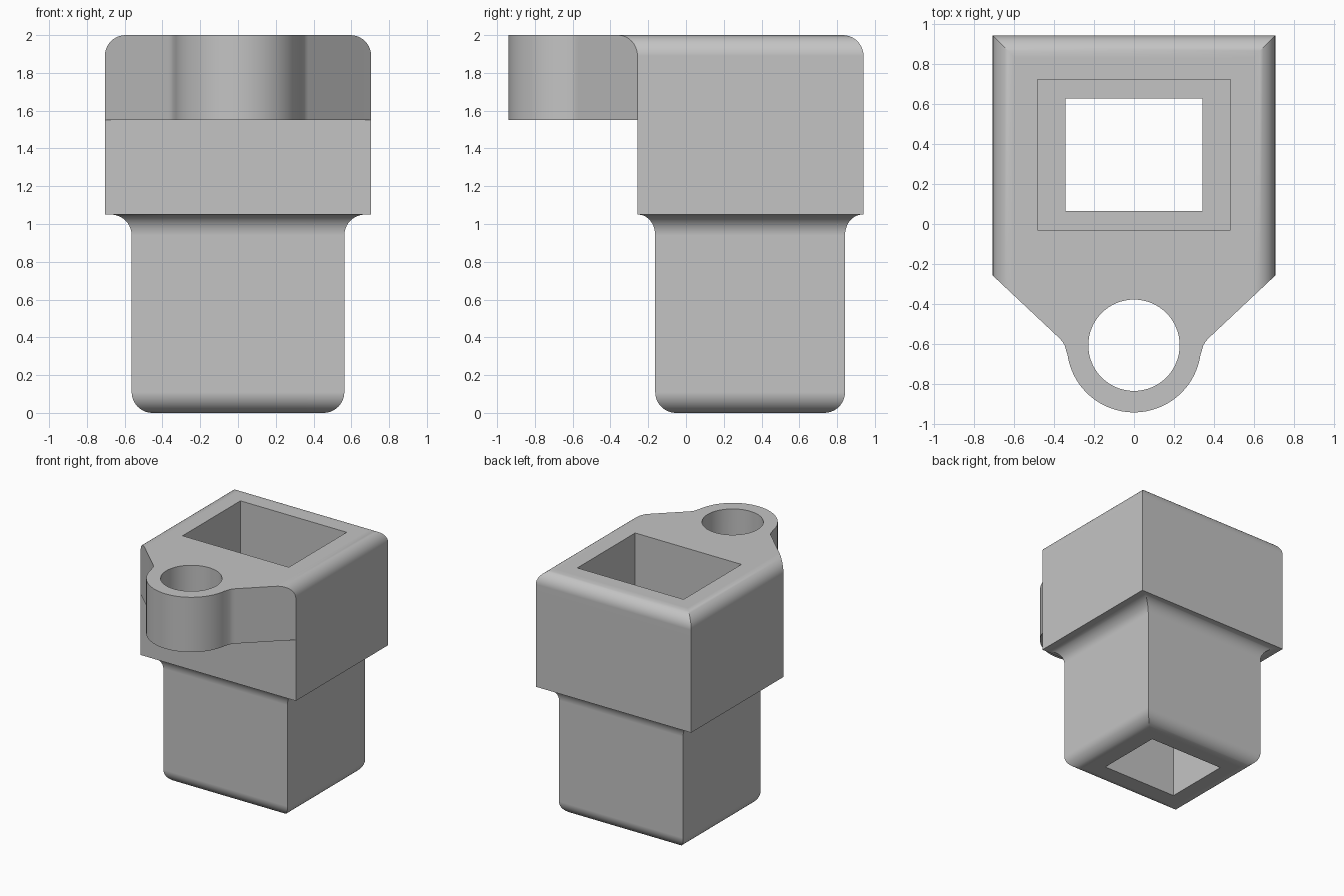
import bpy
import bmesh
from math import sin, cos, pi, radians

cube = bpy.data.objects.get("Cube")
if cube:
    bpy.data.objects.remove(cube, do_unlink=True)

grey = bpy.data.materials.new("plain grey")
grey.use_nodes = True
grey.diffuse_color = (0.55, 0.55, 0.55, 1)
grey.node_tree.nodes["Principled BSDF"].inputs["Base Color"].default_value = (0.55, 0.55, 0.55, 1)

STEPS = 10
FRONT, BACK, WIDE = -0.257, 0.94, 0.705      # upper block
L_FRONT, L_BACK, L_WIDE = -0.163, 0.842, 0.563  # lower block
EYE_Y, EYE_R = -0.605, 0.335                # lug ring
SHOULDER, LEDGE, TAB_Z, TOP = 1.05, 1.27, 1.55, 2.0
R = 0.11

# Right half of the lug outline: blend into the ring, then round to the tip
lug = [(0.372, -0.57), (0.357, -0.587), (0.346, -0.605), (0.339, -0.63)]
for i in range(25):
    a = radians(-8 - 82 * i / 24)
    lug.append((EYE_R * cos(a), EYE_Y + EYE_R * sin(a)))
lug[-1] = (0, EYE_Y - EYE_R)
SLOPE = (FRONT - lug[0][1]) / (WIDE - lug[0][0])


def outline(z, wide, front, back, with_lug=False):
    """Symmetric section; without the lug its points lie on the front wall."""
    half = [(wide, back), (wide, front)]
    half += [(x, y if with_lug else front) for x, y in lug]
    whole = half + [(-x, y) for x, y in reversed(half[:-1])]
    return [(x, y, z) for x, y in whole]


arc = [pi / 2 * i / STEPS for i in range(STEPS + 1)]
sections = []
# Rounded foot
for a in arc:
    d = R * (1 - sin(a))
    sections.append(outline(R * (1 - cos(a)), L_WIDE - d, L_FRONT + d, L_BACK - d))
# Hollow fillet under the shoulder
for a in arc:
    d = 1 - cos(a)
    sections.append(outline(SHOULDER - R + R * sin(a), L_WIDE + R * d,
                            L_FRONT - 0.09 * d, L_BACK + 0.09 * d))
# Upper block, then the overhanging lug
sections.append(outline(SHOULDER, WIDE, FRONT, BACK))
sections.append(outline(TAB_Z, WIDE, FRONT, BACK))
sections.append(outline(TAB_Z, WIDE, FRONT, BACK, True))
# Rounded top along both sides and the back
for a in arc:
    d = R * (1 - cos(a))
    sections.append(outline(TOP - R + R * sin(a), WIDE - d, FRONT - d * SLOPE, BACK - d, True))


def make_object(name, bm):
    bmesh.ops.recalc_face_normals(bm, faces=bm.faces)
    mesh = bpy.data.meshes.new(name)
    bm.to_mesh(mesh)
    bm.free()
    mesh.materials.append(grey)
    obj = bpy.data.objects.new(name, mesh)
    bpy.context.scene.collection.objects.link(obj)
    return obj


def loft(name, loops):
    bm = bmesh.new()
    rings = [[bm.verts.new(p) for p in loop] for loop in loops]
    n = len(rings[0])
    for low, high in zip(rings, rings[1:]):
        for i in range(n):
            j = (i + 1) % n
            bm.faces.new((low[i], low[j], high[j], high[i]))
    bm.faces.new(rings[0])
    bm.faces.new(rings[-1])
    bmesh.ops.remove_doubles(bm, verts=bm.verts, dist=0.00001)
    return make_object(name, bm)


def box_cutter(name, wide, front, back, low, high):
    rect = [(wide, back), (wide, front), (-wide, front), (-wide, back)]
    return loft(name, [[(x, y, z) for x, y in rect] for z in (low, high)])


body = loft("socket_body", sections)
ring = [(0.228 * cos(2 * pi * i / 64), EYE_Y + 0.228 * sin(2 * pi * i / 64)) for i in range(64)]
cutters = [
    box_cutter("pocket_cutter", 0.482, -0.03, 0.72, LEDGE, 2.5),
    box_cutter("through_cutter", 0.342, 0.065, 0.625, -0.5, 1.6),
    loft("eye_cutter", [[(x, y, z) for x, y in ring] for z in (1.3, 2.5)]),
]

# Cut the stepped opening and the lug eye
for cutter in cutters:
    cutter.hide_render = True
    mod = body.modifiers.new(cutter.name, 'BOOLEAN')
    mod.operation = 'DIFFERENCE'
    mod.solver = 'EXACT'
    mod.object = cutter
bpy.context.view_layer.update()
graph = bpy.context.evaluated_depsgraph_get()
cut_mesh = bpy.data.meshes.new_from_object(body.evaluated_get(graph))
body.modifiers.clear()
body.data = cut_mesh
for cutter in cutters:
    bpy.data.objects.remove(cutter, do_unlink=True)

# Smooth the rounds, keep hard edges
bpy.ops.object.select_all(action='DESELECT')
body.select_set(True)
bpy.context.view_layer.objects.active = body
bpy.ops.object.shade_smooth_by_angle(angle=radians(30))
weighted = body.modifiers.new("flat_face_normals", 'WEIGHTED_NORMAL')
weighted.keep_sharp = True
